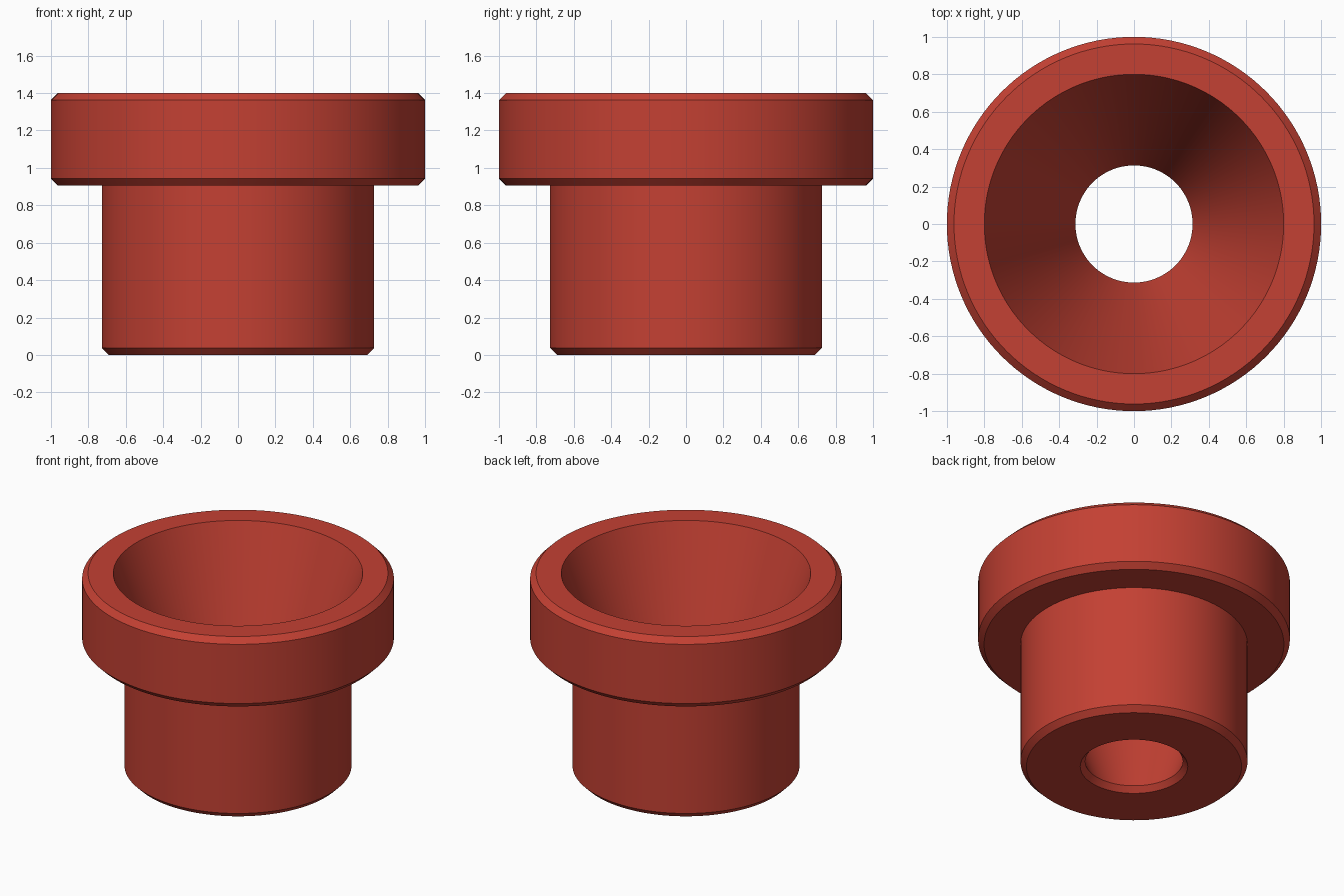
import bpy, bmesh, math

if "Cube" in bpy.data.objects:
    bpy.data.objects.remove(bpy.data.objects["Cube"])

SEGMENTS = 128
CHAMFER = 0.038

# Closed (radius, height) cross-section, bottom bore edge -> outside -> top -> funnel
PROFILE = [
    (0.345, 0.0), (0.728 - CHAMFER, 0.0), (0.728, CHAMFER),   # stem base
    (0.728, 0.905),                                           # stem under flange
    (1.0 - CHAMFER, 0.905), (1.0, 0.905 + CHAMFER),           # flange lower chamfer
    (1.0, 1.4 - CHAMFER), (1.0 - CHAMFER, 1.4),               # flange upper chamfer
    (0.8, 1.4), (0.313, CHAMFER),                             # conical funnel
]


def lathe(name, profile, material):
    """Revolve a closed profile around the z axis."""
    bm = bmesh.new()
    rings = []
    for i in range(SEGMENTS):
        a = 2 * math.pi * i / SEGMENTS
        rings.append([bm.verts.new((r * math.cos(a), r * math.sin(a), z))
                      for r, z in profile])
    n = len(profile)
    for i in range(SEGMENTS):
        cur, nxt = rings[i], rings[(i + 1) % SEGMENTS]
        for j in range(n):
            k = (j + 1) % n
            bm.faces.new((cur[j], nxt[j], nxt[k], cur[k]))
    bmesh.ops.recalc_face_normals(bm, faces=bm.faces)
    mesh = bpy.data.meshes.new(name)
    bm.to_mesh(mesh)
    bm.free()
    mesh.materials.append(material)
    obj = bpy.data.objects.new(name, mesh)
    bpy.context.collection.objects.link(obj)
    bpy.context.view_layer.objects.active = obj
    obj.select_set(True)
    bpy.ops.object.shade_smooth_by_angle(angle=math.radians(25))
    return obj


brick_red = bpy.data.materials.new("brick red")
brick_red.diffuse_color = (0.55, 0.052, 0.033, 1.0)
brick_red.use_nodes = True
brick_red.node_tree.nodes["Principled BSDF"].inputs["Base Color"].default_value = brick_red.diffuse_color

# Flanged bushing with a tapered bore
lathe("flanged_bushing", PROFILE, brick_red)
